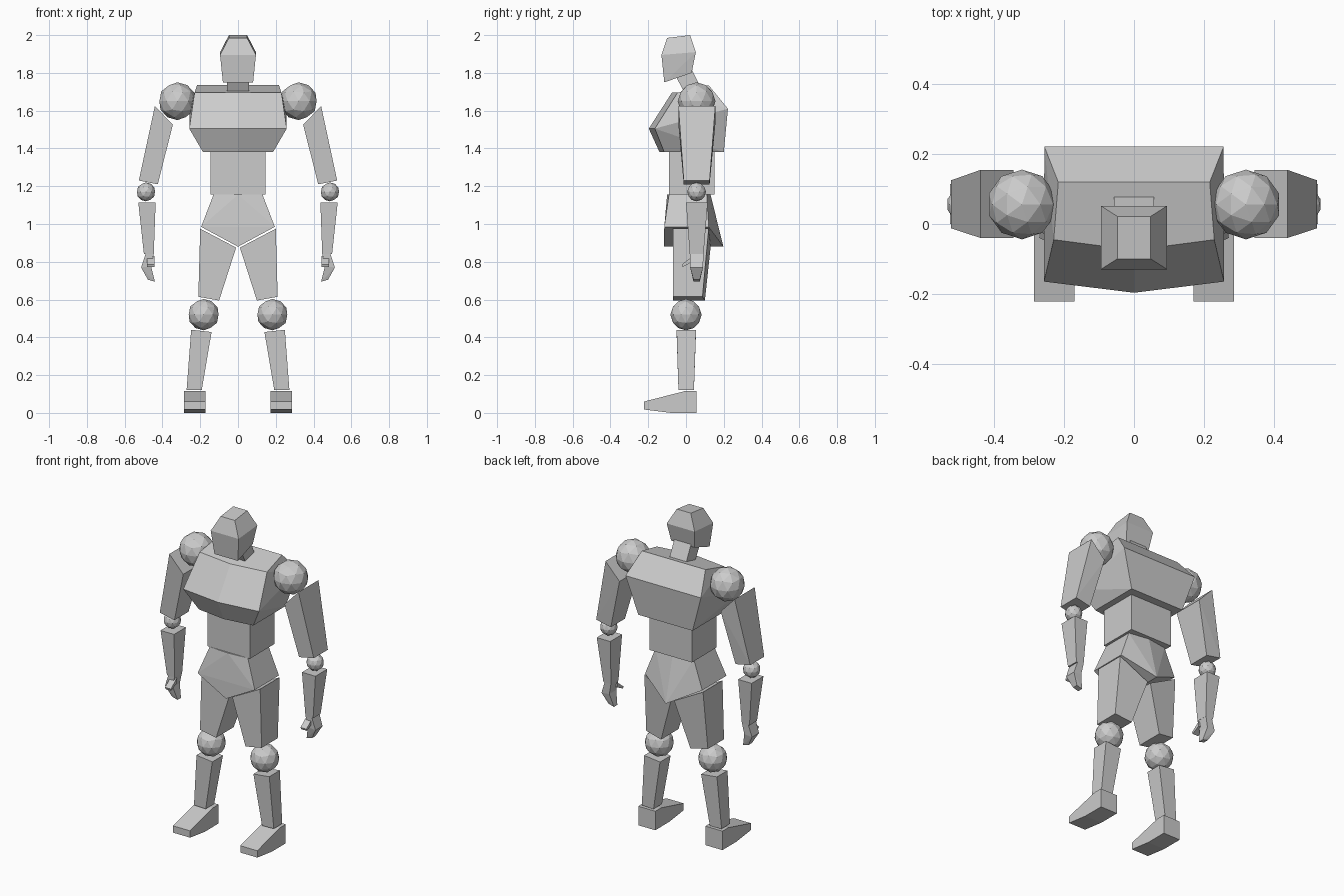
import bpy, bmesh, math

if "Cube" in bpy.data.objects:
    bpy.data.objects.remove(bpy.data.objects["Cube"])


def hull(name, points, side=1):
    """Convex faceted solid through the given corners; side=-1 mirrors it."""
    bm = bmesh.new()
    for x, y, z in points:
        bm.verts.new((x * side, y, z))
    bmesh.ops.convex_hull(bm, input=bm.verts[:])
    bmesh.ops.delete(bm, geom=[v for v in bm.verts if not v.link_faces], context='VERTS')
    bmesh.ops.dissolve_limit(bm, angle_limit=math.radians(3), verts=bm.verts[:], edges=bm.edges[:])
    bmesh.ops.recalc_face_normals(bm, faces=bm.faces[:])
    mesh = bpy.data.meshes.new(name)
    bm.to_mesh(mesh)
    bm.free()
    obj = bpy.data.objects.new(name, mesh)
    bpy.context.collection.objects.link(obj)
    return obj


def sym(rows):
    """Mirror each (x, y, z) corner across x = 0."""
    return [(s * x, y, z) for x, y, z in rows for s in (1, -1)]


def limb(name, side, *rings):
    """Four-sided limb; ring = (x_in, z_in, x_out, z_out, y_front, y_back)."""
    pts = []
    for xi, zi, xo, zo, yf, yb in rings:
        pts += [(xi, yf, zi), (xi, yb, zi), (xo, yf, zo), (xo, yb, zo)]
    return hull(name, pts, side)


def joint(name, x, y, z, r):
    bpy.ops.mesh.primitive_ico_sphere_add(subdivisions=2, radius=r, location=(x, y, z))
    bpy.context.object.name = name


# Head and neck
hull("head", sym([(.048, -.10, 1.985), (.048, .022, 2.0), (.095, .052, 1.91),
                  (.095, -.13, 1.895), (.08, .03, 1.80), (.08, -.115, 1.75)]))
hull("neck", sym([(.057, -.05, 1.775), (.057, .025, 1.83),
                  (.057, .005, 1.67), (.057, .09, 1.70)]))

# Torso with a slight front ridge
hull("chest", sym([(.23, -.045, 1.695), (.258, -.165, 1.505), (.185, -.115, 1.38),
                   (.217, .12, 1.735), (.257, .222, 1.61), (.185, .20, 1.38)])
     + [(0, -.075, 1.695), (0, -.197, 1.505), (0, -.14, 1.38)])
hull("waist", sym([(.145, y, z) for y in (-.09, .15) for z in (1.155, 1.40)]))
hull("pelvis", sym([(.13, -.09, 1.155), (.195, -.115, .985),
                    (.13, .11, 1.155), (.195, .12, .985)])
     + [(0, -.117, .88), (0, -.10, 1.155), (0, .13, 1.155), (0, .198, .88)])

for s, tag in ((1, "right"), (-1, "left")):
    # Arms
    joint(f"{tag}_shoulder", s * .321, .056, 1.65, .10)
    limb(f"{tag}_upper_arm", s, (.345, 1.525, .44, 1.625, -.04, .155),
         (.425, 1.21, .525, 1.23, -.012, .125))
    joint(f"{tag}_elbow", s * .487, .056, 1.17, .05)
    limb(f"{tag}_forearm", s, (.436, 1.115, .528, 1.115, 0, .115),
         (.446, .84, .498, .84, .02, .093))
    # Hand: palm, curled fingers, thumb
    limb(f"{tag}_palm", s, (.447, .84, .49, .84, .02, .093),
         (.46, .775, .513, .77, .022, .09))
    limb(f"{tag}_fingers", s, (.46, .775, .513, .77, .022, .09),
         (.44, .695, .477, .705, .04, .073))
    hull(f"{tag}_thumb", [(x, y, z) for x in (.442, .482)
                          for y, z in ((.035, .83), (.035, .80), (-.022, .785), (-.018, .773))], s)

    # Legs
    hull(f"{tag}_thigh", [(.01, -.07, .875), (.20, -.07, .975), (.10, -.07, .595), (.21, -.07, .615),
                          (.01, .13, .875), (.20, .12, .975), (.10, .10, .595), (.21, .087, .615)], s)
    joint(f"{tag}_knee", s * .182, 0, .52, .083)
    limb(f"{tag}_shin", s, (.14, .428, .248, .44, -.05, .053),
         (.192, .12, .272, .122, -.04, .042))
    # Foot from a side profile
    profile = [(.055, 0), (.055, .117), (0, .117), (-.222, .06), (-.222, .018), (-.08, 0)]
    hull(f"{tag}_foot", [(x, y, z) for x in (.171, .287) for y, z in profile], s)
